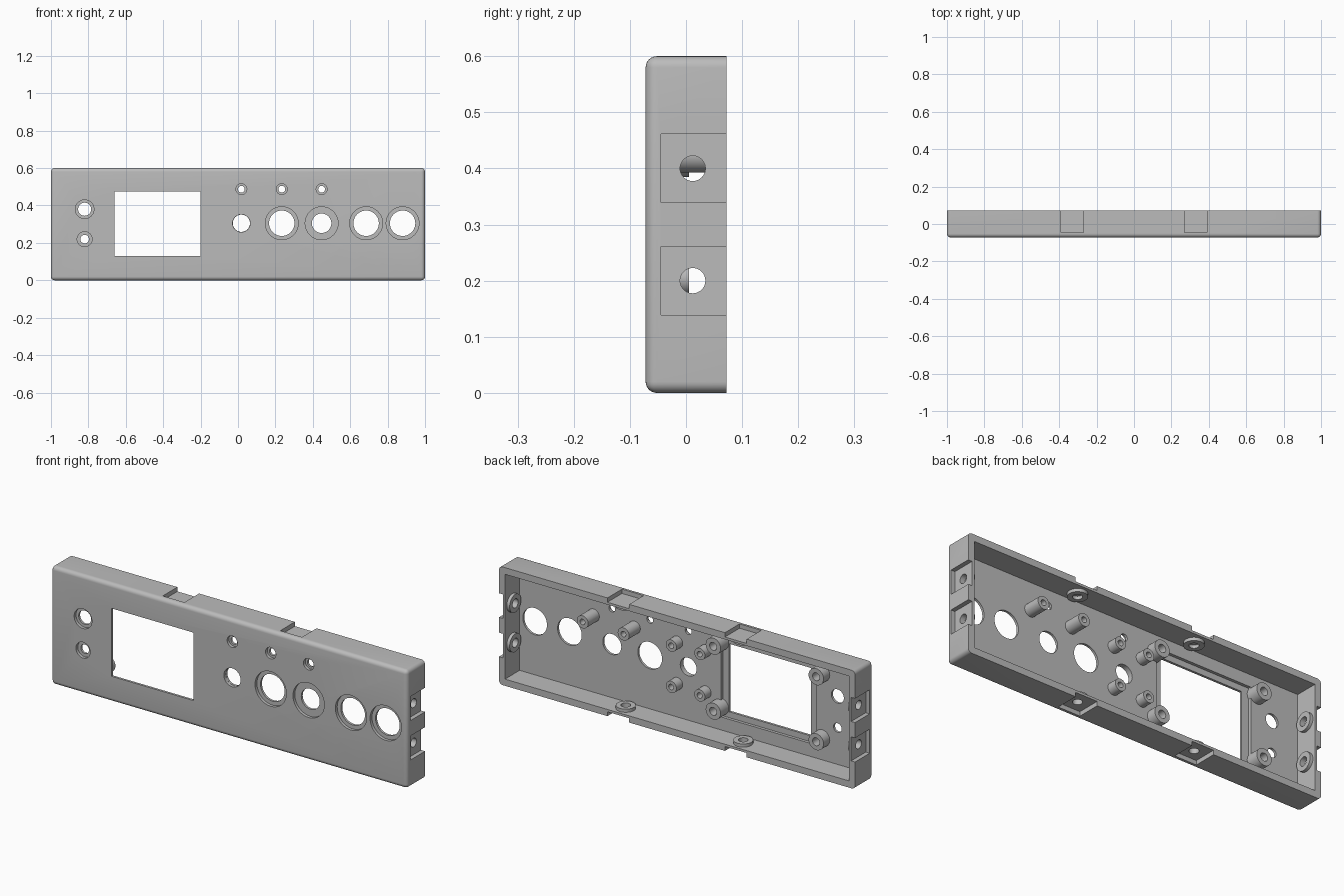
import bpy, bmesh
from math import radians, tau
from mathutils import Vector

if "Cube" in bpy.data.objects:
    bpy.data.objects.remove(bpy.data.objects["Cube"])

grey = bpy.data.materials.new("mid grey")
grey.use_nodes = True
COLOUR = (0.5, 0.5, 0.5, 1)
grey.diffuse_color = COLOUR
grey.node_tree.nodes["Principled BSDF"].inputs["Base Color"].default_value = COLOUR

FRONT, BACK, HEIGHT = -0.072, 0.072, 0.6
WALL, INNER = 0.034, -0.045      # wall thickness, inside of the front panel


def finish(name, bm):
    bmesh.ops.recalc_face_normals(bm, faces=bm.faces)
    mesh = bpy.data.meshes.new(name)
    bm.to_mesh(mesh)
    bm.free()
    obj = bpy.data.objects.new(name, mesh)
    bpy.context.collection.objects.link(obj)
    mesh.materials.append(grey)
    return obj


def box(name, low, high, radius=0):
    """Box between two corners; a radius rounds all but the back rim."""
    bm = bmesh.new()
    bmesh.ops.create_cube(bm, size=1)
    for v in bm.verts:
        v.co = [l + (c + 0.5) * (h - l) for l, h, c in zip(low, high, v.co)]
    if radius:
        edges = [e for e in bm.edges if any(v.co.y < 0 for v in e.verts)]
        bmesh.ops.bevel(bm, geom=edges, offset=radius, segments=6,
                        profile=0.5, affect='EDGES')
    return finish(name, bm)


def lathe(name, origin, axis, profile, closed=False, steps=40):
    """Turn (radius, height) points about an axis."""
    bm = bmesh.new()
    verts = [bm.verts.new((r, 0, h)) for r, h in profile]
    edges = [bm.edges.new(p) for p in zip(verts, verts[1:])]
    if closed:
        edges.append(bm.edges.new((verts[-1], verts[0])))
    bmesh.ops.spin(bm, geom=verts + edges, cent=(0, 0, 0), axis=(0, 0, 1),
                   angle=tau, steps=steps)
    bmesh.ops.remove_doubles(bm, verts=bm.verts, dist=1e-5)
    turn = Vector((0, 0, 1)).rotation_difference(Vector(axis))
    for v in bm.verts:
        v.co = turn @ v.co + Vector(origin)
    return finish(name, bm)


def smooth(obj):
    bpy.ops.object.select_all(action='DESELECT')
    obj.select_set(True)
    bpy.context.view_layer.objects.active = obj
    bpy.ops.object.shade_smooth_by_angle(angle=radians(30))


cutters = []

# Hollow shell, open at the back
shell = box("shell", (-1, FRONT, 0), (1, BACK, HEIGHT), 0.02)
cutters.append(box("cavity", (WALL - 1, INNER, WALL),
                   (1 - WALL, 0.2, HEIGHT - WALL)))

# Display window with a shallow seat behind it
cutters.append(box("window", (-0.66, -0.1, 0.13), (-0.2, 0, 0.475)))
cutters.append(box("window_seat", (-0.7, -0.06, 0.1), (-0.165, 0, 0.505)))

# Front panel holes: x, z, outer radius, inner radius
holes = [(-0.82, 0.38, 0.05, 0.035), (-0.82, 0.22, 0.04, 0.023),
         (0.018, 0.305, 0.047, 0.046), (0.447, 0.305, 0.088, 0.052)]
holes += [(x, 0.487, 0.029, 0.018) for x in (0.018, 0.234, 0.447)]
holes += [(x, 0.305, 0.088, 0.068) for x in (0.234, 0.685, 0.88)]
for x, z, outer, inner in holes:
    cutters.append(lathe("panel_hole", (x, -0.1, z), (0, 1, 0),
                         [(0, 0), (outer, 0), (outer, 0.043),
                          (inner, 0.043), (inner, 0.09), (0, 0.09)]))

# Screw points in the four walls: position on the wall and outward direction
points = []
for s in (-1, 1):
    for x in (-0.33, 0.33):
        points.append((Vector((x, 0.012, HEIGHT / 2 + s * HEIGHT / 2)), Vector((0, 0, s))))
    for z in (0.2, 0.4):
        points.append((Vector((s, 0.012, z)), Vector((s, 0, 0))))

for spot, out in points:
    # recess that runs out through the back rim
    across = Vector((abs(out.z), 0, abs(out.x))) * 0.061
    a = spot - out * 0.022 - across
    b = spot + out * 0.05 + across
    low = [min(p, q) for p, q in zip(a, b)]
    high = [max(p, q) for p, q in zip(a, b)]
    low[1], high[1] = INNER, 0.1
    cutters.append(box("recess", low, high))
    cutters.append(lathe("screw_hole", spot + out * 0.02, -out,
                         [(0, 0), (0.0225, 0), (0.0225, 0.08), (0, 0.08)]))
    ring = lathe("wall_screw_ring", spot, -out,
                 [(0.046, 0.03), (0.046, 0.05), (0.0225, 0.05), (0.0225, 0.03)],
                 closed=True)
    smooth(ring)

for cutter in cutters:
    mod = shell.modifiers.new("cut", 'BOOLEAN')
    mod.operation, mod.solver, mod.object = 'DIFFERENCE', 'EXACT', cutter
bpy.context.view_layer.update()
result = bpy.data.meshes.new_from_object(
    shell.evaluated_get(bpy.context.evaluated_depsgraph_get()))
shell.modifiers.clear()
shell.data = result
result.materials.clear()
result.materials.append(grey)
for cutter in cutters:
    bpy.data.objects.remove(cutter)
smooth(shell)


# Mounting posts with blind screw holes
def post(name, x, z, radius, bore, tip):
    base = -0.062 if name == "display_post" else INNER - 0.002
    length = tip - base
    smooth(lathe(name, (x, base, z), (0, 1, 0),
                 [(0, 0), (radius, 0), (radius, length), (bore, length),
                  (bore, 0.02), (0, 0.02)], steps=32))


for x in (-0.734, -0.156):
    for z in (0.145, 0.475):
        post("display_post", x, z, 0.042, 0.02, 0.005)
for x in (-0.08, 0.08):
    for z in (0.205, 0.415):
        post("board_post", x, z, 0.03, 0.014, 0.005)
for x in (0.32, 0.55):
    post("tall_post", x, 0.425, 0.032, 0.014, 0.045)
